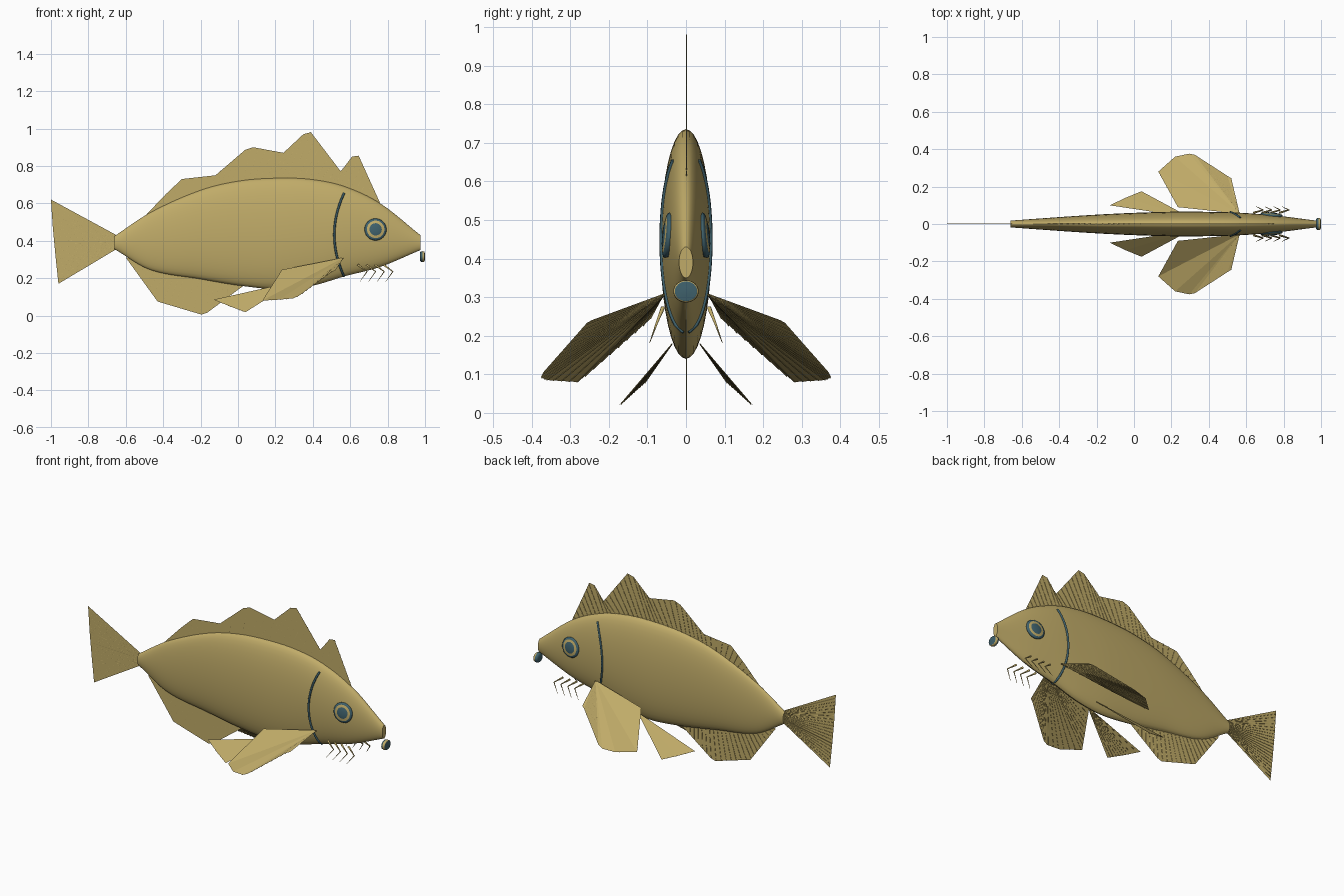
import bpy
import bmesh
import math
from mathutils import Vector

if "Cube" in bpy.data.objects:
    bpy.data.objects.remove(bpy.data.objects["Cube"], do_unlink=True)


def material(name, rgb):
    m = bpy.data.materials.new(name)
    m.use_nodes = True
    m.diffuse_color = (*rgb, 1)
    m.node_tree.nodes["Principled BSDF"].inputs["Base Color"].default_value = (*rgb, 1)
    return m


GOLD = material("golden scales", (0.53, 0.41, 0.14))
TEAL = material("dark teal", (0.05, 0.12, 0.15))

# Body stations: x, bottom z, top z, half width
STATIONS = [(-0.66, 0.355, 0.425, 0.018), (-0.47, 0.245, 0.55, 0.032),
            (-0.2, 0.195, 0.67, 0.05), (0.01, 0.16, 0.72, 0.06),
            (0.225, 0.14, 0.735, 0.066), (0.4, 0.16, 0.727, 0.065),
            (0.57, 0.21, 0.69, 0.06), (0.76, 0.26, 0.6, 0.045),
            (0.975, 0.35, 0.43, 0.018)]


def section(x):
    """Bottom, top and half width of the body at x, smoothly interpolated."""
    x = min(max(x, STATIONS[0][0]), STATIONS[-1][0])
    i = max(k for k in range(len(STATIONS) - 1) if STATIONS[k][0] <= x)
    a, b = STATIONS[i], STATIONS[i + 1]
    p, n = STATIONS[max(i - 1, 0)], STATIONS[min(i + 2, len(STATIONS) - 1)]
    h = b[0] - a[0]
    t = (x - a[0]) / h
    out = []
    for k in (1, 2, 3):
        m0 = (b[k] - p[k]) / (b[0] - p[0]) * h
        m1 = (n[k] - a[k]) / (n[0] - a[0]) * h
        out.append((2*t**3 - 3*t*t + 1) * a[k] + (t**3 - 2*t*t + t) * m0
                   + (3*t*t - 2*t**3) * b[k] + (t**3 - t*t) * m1)
    return out


def skin_y(x, z):
    """Half thickness of the body at a point of its side."""
    lo, hi, w = section(x)
    u = (z - (lo + hi) / 2) / ((hi - lo) / 2)
    return w * math.sqrt(max(0, 1 - u * u))


def finish(name, bm, mats, smooth=True):
    me = bpy.data.meshes.new(name)
    bm.to_mesh(me)
    bm.free()
    for m in mats:
        me.materials.append(m)
    ob = bpy.data.objects.new(name, me)
    bpy.context.collection.objects.link(ob)
    for p in me.polygons:
        p.use_smooth = smooth
    return ob


def loft(bm, rings):
    """Skin closed rings of points; returns one face list per band."""
    rows = [[bm.verts.new(p) for p in r] for r in rings]
    n = len(rows[0])
    return rows, [[bm.faces.new((a[j], a[(j + 1) % n], b[(j + 1) % n], b[j]))
                   for j in range(n)] for a, b in zip(rows, rows[1:])]


def tubes(name, paths, radius, mat, taper=False):
    cu = bpy.data.curves.new(name, 'CURVE')
    cu.dimensions = '3D'
    cu.bevel_depth = radius
    cu.bevel_resolution = 1
    cu.use_fill_caps = True
    for path in paths:
        s = cu.splines.new('POLY')
        s.points.add(len(path) - 1)
        for i, (pt, p) in enumerate(zip(s.points, path)):
            pt.co = (*p, 1)
            pt.radius = 1 - 0.85 * i / (len(path) - 1) if taper else 1
    cu.materials.append(mat)
    ob = bpy.data.objects.new(name, cu)
    bpy.context.collection.objects.link(ob)


def resample(pts, n):
    """Evenly spaced points along a polyline."""
    pts = [Vector(p) for p in pts]
    lens = [(b - a).length for a, b in zip(pts, pts[1:])]
    out = []
    for k in range(n):
        d, i = sum(lens) * k / (n - 1), 0
        while i < len(lens) - 1 and d > lens[i]:
            d -= lens[i]
            i += 1
        out.append(pts[i].lerp(pts[i + 1], min(1, d / lens[i])))
    return out


def fin(name, base, edge, rays, offset):
    """Thin web between base and edge lines, ribbed on one side."""
    bm = bmesh.new()
    a = [bm.verts.new(p) for p in base]
    b = [bm.verts.new(p) for p in edge]
    for i in range(len(a) - 1):
        bm.faces.new((a[i], a[i + 1], b[i + 1], b[i]))
    bmesh.ops.remove_doubles(bm, verts=bm.verts[:], dist=0.0001)
    finish(name, bm, [GOLD], False)
    offset = Vector(offset)
    paths = [(p + offset, q + offset) for p, q in
             zip(resample(base, rays), resample(edge, rays))]
    tubes(name + "_rays", paths[1:-1], 0.0012, GOLD)


# Body
bm = bmesh.new()
rings = []
for k in range(65):
    x = STATIONS[0][0] + (STATIONS[-1][0] - STATIONS[0][0]) * k / 64
    lo, hi, w = section(x)
    rings.append([(x, w * math.cos(t), (lo + hi) / 2 + (hi - lo) / 2 * math.sin(t))
                  for t in (j * math.tau / 40 for j in range(40))])
rows, _ = loft(bm, rings)
bm.faces.new(rows[0])
bm.faces.new(rows[-1])
bmesh.ops.recalc_face_normals(bm, faces=bm.faces[:])
body = finish("body", bm, [GOLD])
bpy.context.view_layer.objects.active = body
body.select_set(True)
bpy.ops.object.shade_smooth_by_angle()
body.select_set(False)

# Upright fins: outlines in x, z
dorsal = [(-0.49, 0.54), (-0.385, 0.65), (-0.3, 0.73), (-0.12, 0.75), (0.037, 0.885),
          (0.08, 0.9), (0.243, 0.87), (0.35, 0.97), (0.39, 0.98), (0.55, 0.77),
          (0.61, 0.85), (0.645, 0.855), (0.765, 0.59)]
anal = [(-0.6, 0.31), (-0.43, 0.075), (-0.195, 0.005), (-0.165, 0.015), (0.03, 0.16)]
tail = [(-1, 0.62), (-0.99, 0.47), (-0.975, 0.31), (-0.96, 0.17)]
edge = [(x, 0, z) for x, z in dorsal]
base = [(min(x + 0.05, 0.75), 0, section(min(x + 0.05, 0.75))[1] - 0.02) for x, z in dorsal]
fin("dorsal_fin", base, edge, 44, (0, 0.001, 0))
edge = [(x, 0, z) for x, z in anal]
base = [(min(x + 0.05, 0.02), 0, section(min(x + 0.05, 0.02))[0] + 0.02) for x, z in anal]
fin("anal_fin", base, edge, 24, (0, 0.001, 0))
base = [(-0.65, 0, 0.43 - 0.025 * i) for i in range(4)]
fin("tail_fin", base, [(x, 0, z) for x, z in tail], 22, (0, 0.001, 0))

# Paired fins: a fan from a root point
pectoral = [(0.52, 0.245, 0.24), (0.5, 0.257, 0.233), (0.325, 0.37, 0.105),
            (0.295, 0.376, 0.092), (0.22, 0.36, 0.085), (0.13, 0.28, 0.08),
            (0.235, 0.09, 0.245)]
pelvic = [(0.04, 0.175, 0.018), (-0.045, 0.14, 0.05), (-0.13, 0.1, 0.085)]
for side, s in (("left", 1), ("right", -1)):
    for kind, root, outline, rays in (("pectoral", (0.565, 0.055, 0.31), pectoral, 26),
                                      ("pelvic", (0.3, 0.035, 0.182), pelvic, 12)):
        edge = [(x, s * y, z) for x, y, z in outline]
        r = Vector((root[0], s * root[1], root[2]))
        base = [r.lerp(Vector(p), 0.02) for p in edge]
        fin(f"{side}_{kind}_fin", base, edge, rays, (0, -s * 0.001, -0.001))

    # Gill line lying on the skin
    gill = []
    for i in range(25):
        u = i / 12 - 1
        x, z = 0.515 + 0.052 * u * u, 0.432 - 0.222 * u
        gill.append((x, s * (skin_y(x, z) + 0.001), z))
    tubes(side + "_gill_line", [gill], 0.006, TEAL)

    # Barbels
    tubes(side + "_barbels", [[(x, s * 0.06, 0.272), (x + 0.05, s * 0.075, 0.235),
                               (x + 0.012, s * 0.094, 0.182)]
                              for x in (0.64 + 0.046 * i for i in range(4))],
          0.006, GOLD, taper=True)


def disc(name, centre, normal, profile, mats, bands, scale=(1, 1)):
    """Turned button: profile of radius and height, coloured by band."""
    bm = bmesh.new()
    rings = [[(r * scale[0] * math.cos(t), r * scale[1] * math.sin(t), h)
              for t in (j * math.tau / 32 for j in range(32))] for r, h in profile]
    rows, strips = loft(bm, rings)
    for strip, m in zip(strips, bands):
        for f in strip:
            f.material_index = m
    bm.faces.new(rows[-1]).material_index = bands[-1]
    bm.faces.new(rows[0][::-1]).material_index = bands[0]
    ob = finish(name, bm, mats)
    ob.rotation_euler = Vector(normal).to_track_quat('Z', 'Y').to_euler()
    ob.location = centre


# Eyes: dark rim, golden iris, dark pupil
eye = [(0.054, -0.012), (0.059, 0.002), (0.057, 0.006), (0.047, 0.009),
       (0.033, 0.011), (0.03, 0.012), (0.012, 0.014)]
for side, s in (("left", 1), ("right", -1)):
    disc(side + "_eye", (0.735, s * skin_y(0.735, 0.46), 0.46), (0.09, s, 0.1),
         eye, [GOLD, TEAL], [1, 1, 1, 0, 1, 1])

# Mouth: oval lip with a dark opening
lip = [(0.7, -0.014), (0.93, -0.009), (1, 0), (0.97, 0.008), (0.88, 0.012), (0.8, 0.012), (0.4, 0.014)]
disc("mouth", (0.986, 0, 0.315), (1, 0, 0), lip, [GOLD, TEAL], [1, 1, 0, 0, 1, 1],
     (0.033, 0.029))
